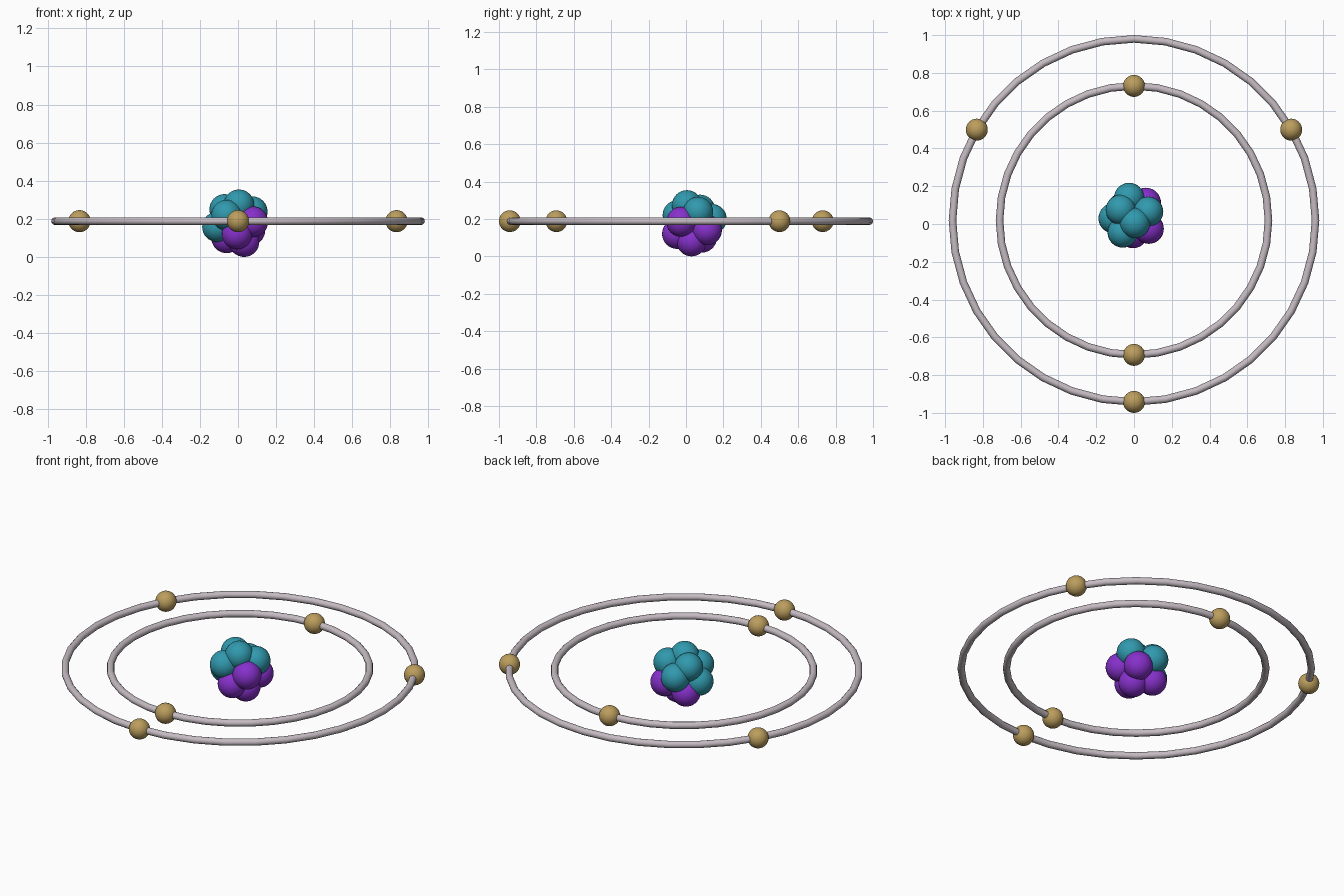
import bpy
from math import sin, cos, radians

if "Cube" in bpy.data.objects:
    bpy.data.objects.remove(bpy.data.objects["Cube"])

CY, CZ = 0.019, 0.188  # common centre of the orbits


def material(name, rgb):
    m = bpy.data.materials.new(name)
    m.diffuse_color = (*rgb, 1)
    m.use_nodes = True
    m.node_tree.nodes["Principled BSDF"].inputs["Base Color"].default_value = m.diffuse_color
    return m


TEAL = material("teal", (0.03, 0.32, 0.42))
PURPLE = material("purple", (0.24, 0.03, 0.60))
GOLD = material("gold", (0.50, 0.34, 0.11))
SILVER = material("silver", (0.56, 0.50, 0.54))


def finish(name, mat):
    ob = bpy.context.object
    ob.name = name
    ob.data.materials.append(mat)
    bpy.ops.object.shade_smooth()


def ball(name, pos, radius, mat):
    bpy.ops.mesh.primitive_uv_sphere_add(segments=32, ring_count=16, radius=radius, location=pos)
    finish(name, mat)


# orbit rings with their evenly spaced electrons
for label, R, angles in (("inner", 0.712, (90, 270)), ("outer", 0.961, (30, 150, 270))):
    bpy.ops.mesh.primitive_torus_add(major_radius=R, minor_radius=0.02, major_segments=36,
                                     minor_segments=12, location=(0, CY, CZ))
    finish(label + "_orbit", SILVER)
    for i, a in enumerate(angles):
        t = radians(a)
        ball(f"{label}_electron_{i + 1}", (R * cos(t), CY + R * sin(t), CZ), 0.058, GOLD)

# nucleus: cluster of overlapping neutrons and protons
neutrons = [(0.005, 0.005, 0.274), (-0.07, 0.075, 0.25), (0.075, 0.065, 0.238),
            (-0.06, -0.045, 0.22), (-0.108, 0.03, 0.158), (-0.026, 0.138, 0.20)]
protons = [(0.078, -0.025, 0.185), (0.063, 0.112, 0.14), (-0.005, -0.048, 0.12),
           (-0.06, 0.085, 0.10), (0.032, 0.03, 0.08)]
for label, spots, mat in (("neutron", neutrons, TEAL), ("proton", protons, PURPLE)):
    for i, p in enumerate(spots):
        ball(f"{label}_{i + 1}", p, 0.08, mat)
